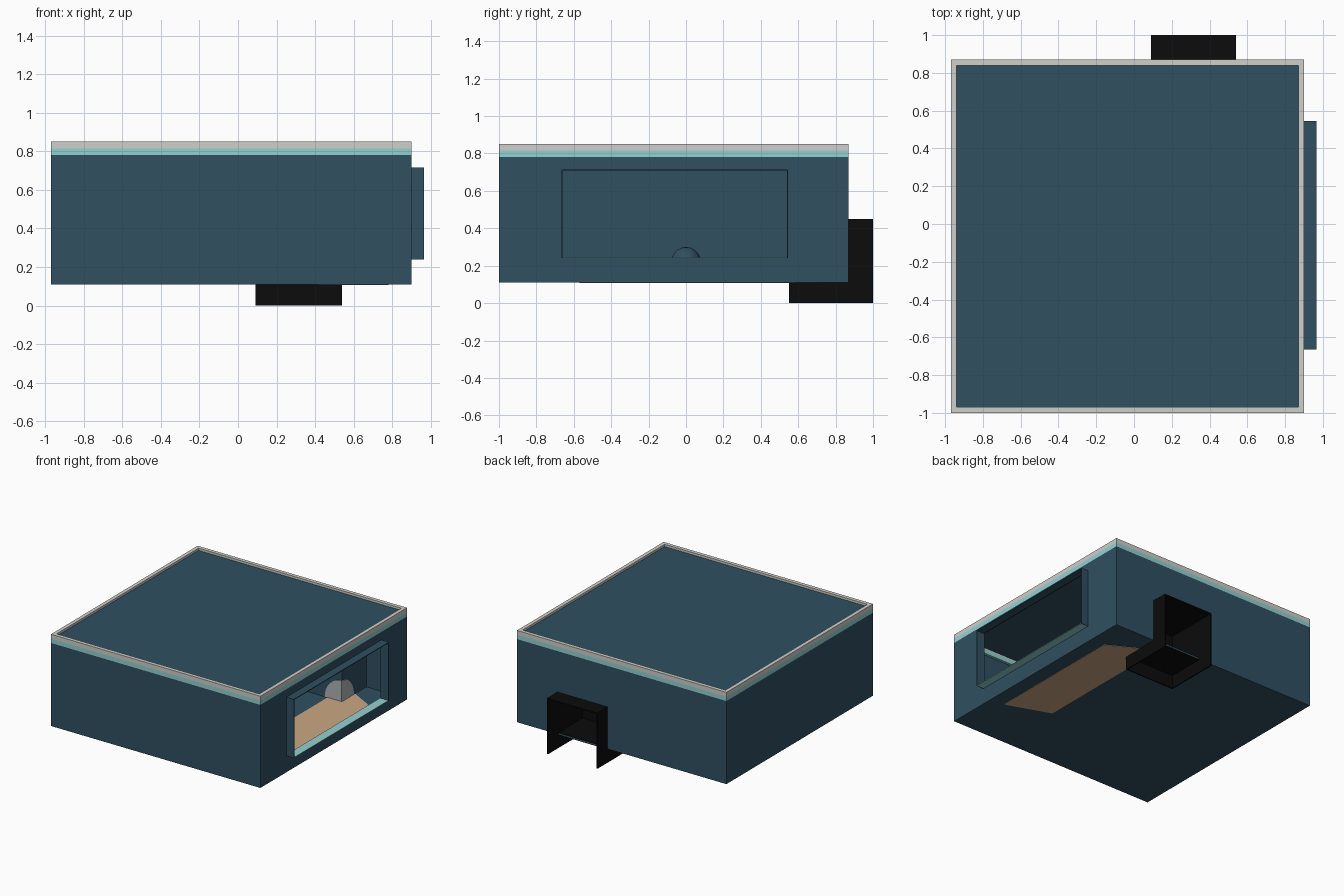
import bpy, math

if "Cube" in bpy.data.objects:
    bpy.data.objects.remove(bpy.data.objects["Cube"])


def material(name, rgb):
    m = bpy.data.materials.new(name)
    m.diffuse_color = (*rgb, 1)
    m.use_nodes = True
    m.node_tree.nodes["Principled BSDF"].inputs["Base Color"].default_value = m.diffuse_color
    return m


BLUE = material("slate_blue", (0.029, 0.079, 0.118))
CYAN = material("pale_cyan", (0.29, 0.64, 0.64))
GREY = material("light_grey", (0.62, 0.62, 0.59))
TAN = material("tan", (0.60, 0.39, 0.23))
BLACK = material("black", (0.0035, 0.0035, 0.0035))
STONE = material("mid_grey", (0.42, 0.45, 0.46))


def make(name, verts, faces, mat):
    me = bpy.data.meshes.new(name)
    me.from_pydata(verts, [], faces)
    me.materials.append(mat)
    ob = bpy.data.objects.new(name, me)
    bpy.context.collection.objects.link(ob)
    return ob


def boxes(name, mat, *spans):
    """One object from boxes given as (x0, x1, y0, y1, z0, z1)."""
    verts, faces = [], []
    for x0, x1, y0, y1, z0, z1 in spans:
        b = len(verts)
        verts += [(x, y, z) for z in (z0, z1)
                  for x, y in ((x0, y0), (x1, y0), (x1, y1), (x0, y1))]
        faces += [tuple(b + i for i in f) for f in
                  ((3, 2, 1, 0), (4, 5, 6, 7), (0, 1, 5, 4),
                   (1, 2, 6, 5), (2, 3, 7, 6), (3, 0, 4, 7))]
    return make(name, verts, faces, mat)


def prism(name, mat, a, b):
    """Solid between two matching outlines."""
    n = len(a)
    faces = [tuple(reversed(range(n))), tuple(range(n, 2 * n))]
    faces += [(i, (i + 1) % n, n + (i + 1) % n, n + i) for i in range(n)]
    return make(name, list(a) + list(b), faces, mat)


def ring(name, mat, w, z0, z1):
    return boxes(name, mat,
                 (X0, X1, Y0, Y0 + w, z0, z1), (X0, X1, Y1 - w, Y1, z0, z1),
                 (X0, X0 + w, Y0 + w, Y1 - w, z0, z1),
                 (X1 - w, X1, Y0 + w, Y1 - w, z0, z1))


X0, X1, Y0, Y1 = -0.97, 0.90, -1.0, 0.87   # house footprint
ZB, ZW = 0.11, 0.78                        # floor and wall top
T = 0.01                                   # sheet thickness
WY0, WY1, WZ0, WZ1 = -0.665, 0.545, 0.24, 0.715   # window
PX0, PX1, PY0, PY1, PZ = 0.09, 0.54, 0.55, 1.0, 0.45   # entrance porch

# House shell
boxes("front_and_left_walls", BLUE,
      (X0, X1, Y0, Y0 + T, ZB, ZW), (X0, X0 + T, Y0, Y1, ZB, ZW))
boxes("window_wall", BLUE,
      (X1 - T, X1, Y0, WY0, ZB, ZW), (X1 - T, X1, WY1, Y1, ZB, ZW),
      (X1 - T, X1, WY0, WY1, ZB, WZ0), (X1 - T, X1, WY0, WY1, WZ1, ZW))
boxes("back_wall", BLUE,
      (X0, PX0, Y1 - T, Y1, ZB, ZW), (PX1, X1, Y1 - T, Y1, ZB, ZW),
      (PX0, PX1, Y1 - T, Y1, PZ, ZW))
boxes("floor", BLUE, (X0, X1, Y0, Y1, ZB, ZB + T))
boxes("roof", BLUE, (X0 + 0.03, X1 - 0.03, Y0 + 0.03, Y1 - 0.03, 0.825, 0.832))

# Bands around the roof edge
ring("cyan_band", CYAN, 0.03, ZW, 0.815)
ring("roof_rim", GREY, 0.03, 0.815, 0.85)

# Window box sticking out of the right wall
F = 0.965
boxes("window_frame", BLUE,
      (X1, F, WY0, WY0 + 0.006, WZ0, WZ1), (X1, F, WY1 - 0.006, WY1, WZ0, WZ1),
      (X1, F, WY0, WY1, WZ1 - 0.006, WZ1))
boxes("window_sill", CYAN, (X1 - T, F, WY0 + 0.006, WY1 - 0.006, WZ0, WZ0 + 0.005))

# Tan mat, showing above and below the floor
outline = [(0.78, -0.57), (0.78, 0.585), (0.55, 0.71), (0.42, 0.68), (0.42, -0.44)]
prism("floor_mat", TAN, [(x, y, ZB - 0.003) for x, y in outline],
      [(x, y, ZB + T + 0.003) for x, y in outline])

# Porch: open at the back and underneath
boxes("porch_shell", BLACK,
      (PX0, PX0 + T, PY0, PY1, 0, PZ), (PX1 - T, PX1, PY0, PY1, 0, PZ),
      (PX0, PX1, PY0, PY0 + T, 0, PZ), (PX0, PX1, PY0, PY1, PZ - T, PZ),
      (PX0, PX1, PY0, Y1, ZB - 0.004, ZB + T + 0.004))
e = 0.004
boxes("porch_inner_cladding", BLUE,
      (PX1, PX1 + e, PY0 - e, Y1 - T, ZB, PZ + e),
      (PX0 - e, PX0, PY0 - e, Y1 - T, ZB, PZ + e),
      (PX0, PX1, PY0 - e, PY0, ZB, PZ + e),
      (PX0, PX1, PY0, Y1 - T, PZ, PZ + e))

# Grey rounded patches on the inner porch corner
arc = [(0, 0)] + [(0.15 * math.cos(i * math.pi / 16), 0.17 * math.sin(i * math.pi / 16))
                  for i in range(9)]
zf = ZB + T
for name, place in (
        ("patch_front", lambda a, h, d: (PX1 + e - a, PY0 - e - d, zf + h)),
        ("patch_side", lambda a, h, d: (PX1 + e + d, PY0 - e + a, zf + h))):
    prism(name, STONE, [place(a, h, 0) for a, h in arc],
          [place(a, h, 0.004) for a, h in arc])

# Small dome inside the room
bpy.ops.mesh.primitive_uv_sphere_add(segments=16, ring_count=10, radius=0.08,
                                     location=(-0.5, 0, 0.22))
dome = bpy.context.object
dome.name = "small_dome"
dome.data.materials.append(BLUE)
bpy.ops.object.shade_smooth_by_angle()

# Make all face normals point outward
import bmesh
for ob in bpy.context.collection.objects:
    bm = bmesh.new()
    bm.from_mesh(ob.data)
    bmesh.ops.recalc_face_normals(bm, faces=bm.faces)
    bm.to_mesh(ob.data)
    bm.free()
